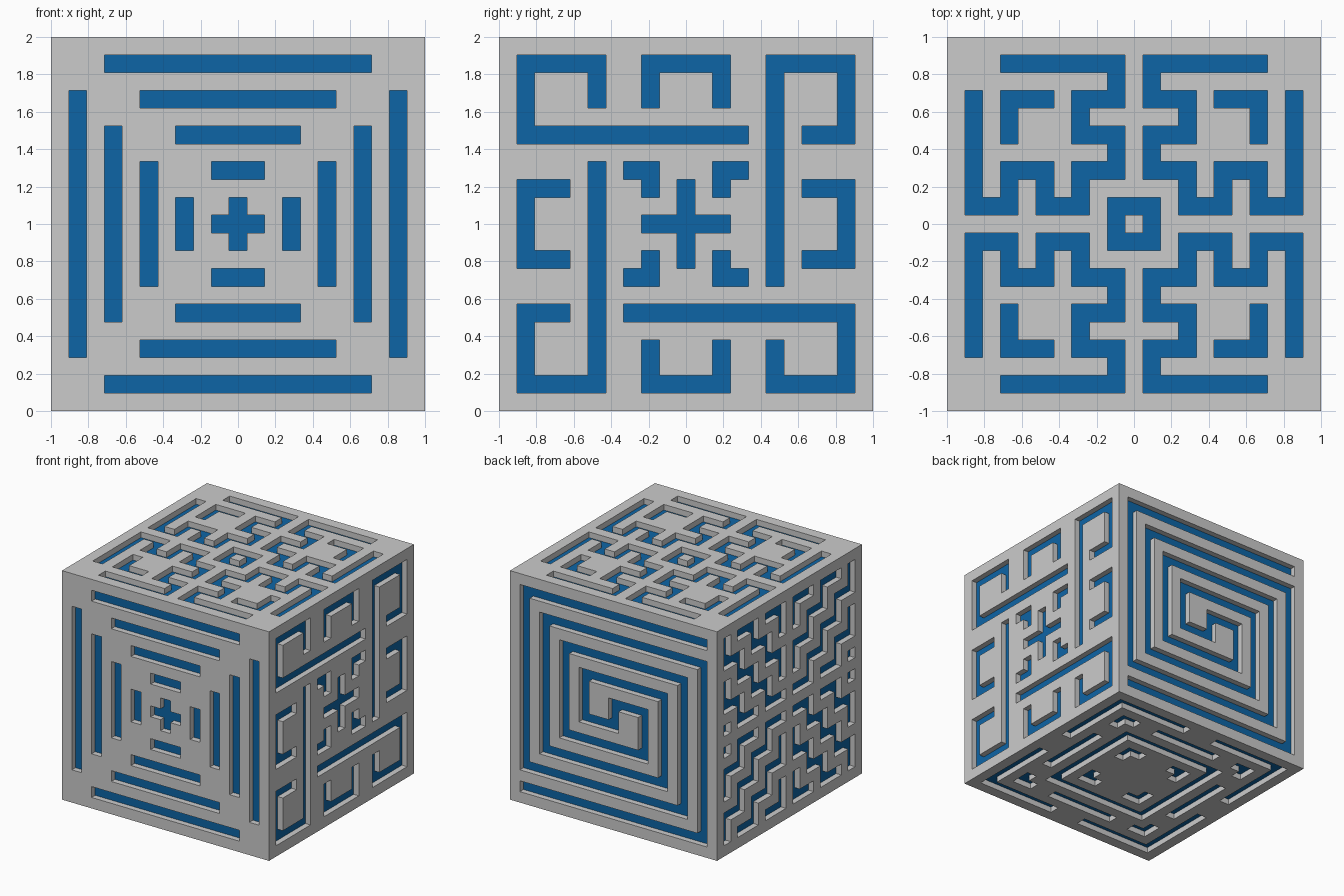
import bpy, bmesh
from math import pi
from mathutils import Matrix, Vector

if "Cube" in bpy.data.objects:
    bpy.data.objects.remove(bpy.data.objects["Cube"])

N = 21               # cells per side
CELL = 2 / N
DEPTH = 0.05         # groove depth


def trace(*pts):
    """Cells along a path of straight strokes; (0, 0) is the middle cell."""
    cells = {pts[0]}
    for (a, b), (c, d) in zip(pts, pts[1:]):
        n = max(abs(c - a), abs(d - b))
        cells |= {(a + (c - a) * i // n, b + (d - b) * i // n) for i in range(n + 1)}
    return cells


def spin(cells, turns=4):
    """Repeat cells by quarter turns (or a half turn)."""
    out, cur = set(cells), set(cells)
    for _ in range(3):
        cur = {(v, -u) for u, v in cur}
        if turns == 4 or _ == 1:
            out |= cur
    return out


def mirror(cells):
    return {(a * u, b * v) for u, v in cells for a in (1, -1) for b in (1, -1)}


def plus(r):
    return spin(trace((0, 0), (0, r)))


# front: nested bars around a plus
front = plus(1)
for k in (9, 7, 5, 3):
    front |= spin(trace((2 - k, k), (k - 2, k)))

# right: pinwheel of hooks, brackets and a plus
right = plus(2) | mirror(trace((3, 3), (2, 3), (2, 2)))
right |= spin(trace((-5, 7), (-5, 9), (-9, 9), (-9, 5), (3, 5)))
right |= spin(trace((-2, 7), (-2, 9), (2, 9), (2, 7)))

# top: four mirrored meanders around a ring
top = mirror(trace((7, 9), (1, 9), (1, 7), (3, 7), (3, 5), (1, 5), (1, 3), (3, 3),
                   (3, 1), (5, 1), (5, 3), (7, 3), (7, 1), (9, 1), (9, 7)))
top |= mirror(trace((5, 7), (7, 7), (7, 5))) | spin(trace((-1, 1), (1, 1)))

# back: double square spiral joined in the middle
back = spin(trace((9, 9), (-9, 9), (-9, -7), (7, -7), (7, 5), (-5, 5), (-5, -3),
                  (3, -3), (3, 1), (0, 1), (0, 0)), 2)

# left: staircases running out from the middle
left = mirror(trace((1, 1), (3, 1), (3, 3), (5, 3), (5, 5), (7, 5), (7, 7), (9, 7), (9, 9))
              | trace((1, 3), (1, 5), (3, 5), (3, 7), (5, 7), (5, 9), (7, 9))
              | trace((1, 7), (1, 9), (3, 9))
              | trace((5, 1), (7, 1), (7, 3), (9, 3), (9, 5)) | trace((9, 1)))

# bottom: square ring, corner angles and side bars
bottom = spin(trace((-5, 5), (5, 5))) | spin(trace((-3, 7), (3, 7)))
bottom |= mirror(trace((9, 2), (9, 9), (2, 9)))
for k in (3, 7):
    bottom |= mirror(trace((k, k - 1), (k, k), (k - 1, k)))


def add_panel(cells, rot):
    """One grooved cube face: open the groove cells and fold their walls inward."""
    bm = bmesh.new()
    bmesh.ops.create_grid(bm, x_segments=N, y_segments=N, size=1)
    holes = []
    for f in bm.faces:
        c = f.calc_center_median()
        if (round(c.x / CELL), round(c.y / CELL)) in cells:
            holes.append(f)
    bmesh.ops.delete(bm, geom=holes, context='FACES')
    rims = [e for e in bm.edges if e.is_boundary
            and all(max(abs(v.co.x), abs(v.co.y)) < 0.99 for v in e.verts)]
    ext = bmesh.ops.extrude_edge_only(bm, edges=rims)
    walls = [g for g in ext['geom'] if isinstance(g, bmesh.types.BMVert)]
    bmesh.ops.translate(bm, verts=walls, vec=Vector((0, 0, -DEPTH)))
    bm.transform(Matrix.Translation((0, 0, 1)) @ rot @ Matrix.Translation((0, 0, 1)))
    bm.to_mesh(shell)
    bm.free()


def finish(name, bm, mesh):
    bm.to_mesh(mesh)
    bm.free()
    ob = bpy.data.objects.new(name, mesh)
    bpy.context.collection.objects.link(ob)
    return ob


# grey shell from six panels
upright = Matrix.Rotation(pi / 2, 4, 'X')
panels = [(p, Matrix.Rotation(i * pi / 2, 4, 'Z') @ upright)
          for i, p in enumerate((front, right, back, left))]
panels += [(top, Matrix.Identity(4)), (bottom, Matrix.Rotation(pi, 4, 'X'))]
whole = bmesh.new()
for cells, rot in panels:
    shell = bpy.data.meshes.new("panel")
    add_panel(cells, rot)
    whole.from_mesh(shell)
    bpy.data.meshes.remove(shell)
bmesh.ops.remove_doubles(whole, verts=whole.verts, dist=1e-4)
bmesh.ops.recalc_face_normals(whole, faces=whole.faces)
finish("maze_shell", whole, bpy.data.meshes.new("maze_shell"))

# blue core seen at the bottom of the grooves
bm = bmesh.new()
bmesh.ops.create_cube(bm, size=2 - 2 * DEPTH, matrix=Matrix.Translation((0, 0, 1)))
core = finish("inner_core", bm, bpy.data.meshes.new("inner_core"))
blue = bpy.data.materials.new("blue")
blue.diffuse_color = (0.004, 0.13, 0.38, 1)
blue.use_nodes = True
blue.node_tree.nodes["Principled BSDF"].inputs["Base Color"].default_value = blue.diffuse_color
core.data.materials.append(blue)
